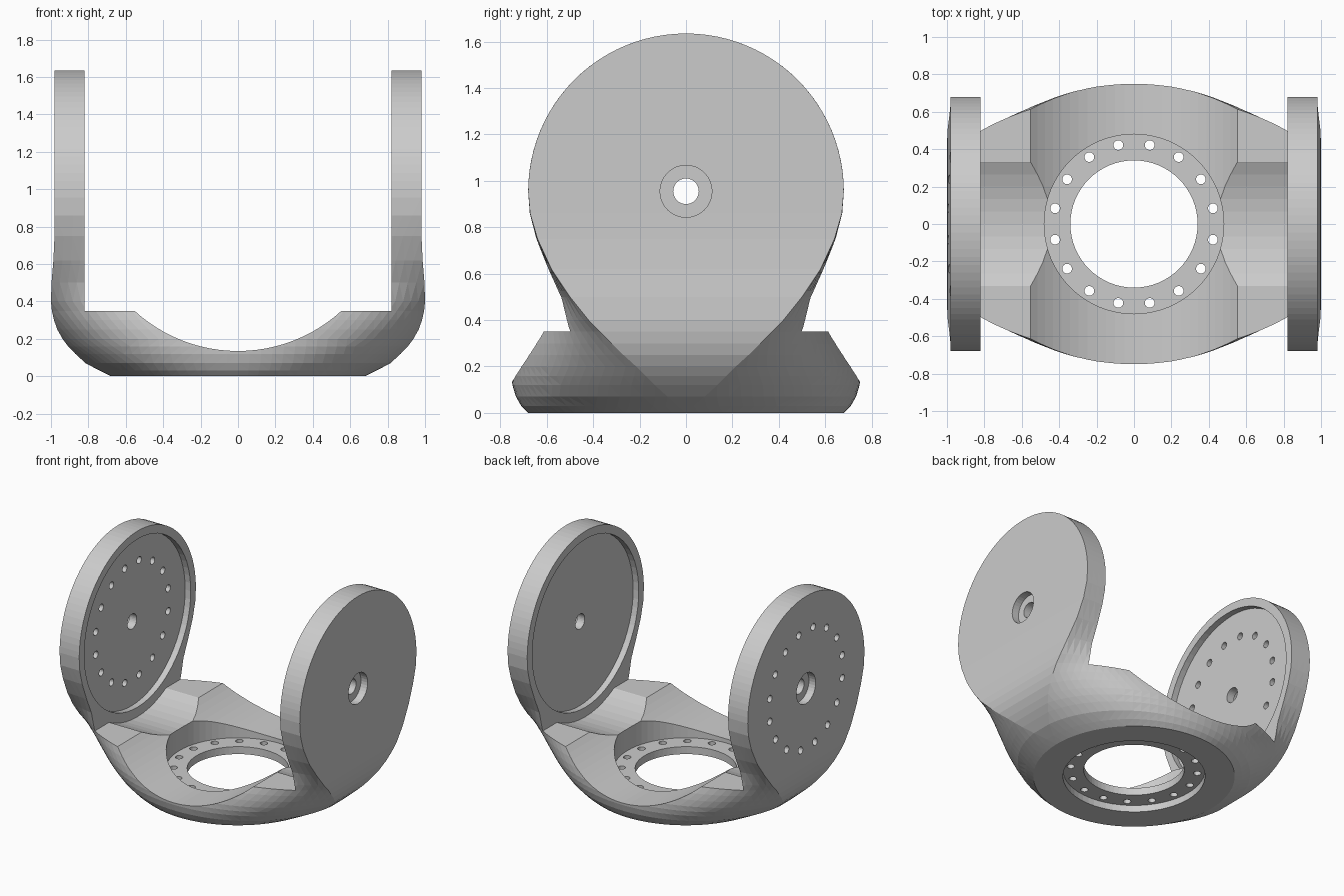
import bpy, bmesh
from math import sin, cos, pi, acos, sqrt, radians
from mathutils import Matrix, Vector

if "Cube" in bpy.data.objects:
    bpy.data.objects.remove(bpy.data.objects["Cube"])

AXIS_Z = 0.955      # height of the tilt axis
DISC_R = 0.68       # radius of the arm discs
ARM_IN, ARM_OUT = 0.82, 0.98


def finish(bm, name):
    bmesh.ops.recalc_face_normals(bm, faces=bm.faces[:])
    me = bpy.data.meshes.new(name)
    bm.to_mesh(me)
    bm.free()
    ob = bpy.data.objects.new(name, me)
    bpy.context.collection.objects.link(ob)
    return ob


# Outer body: stacked sections (height, half width in x, half width of end face, half depth at x=0)
rows = [(0, .68, .004, .68), (.03, .74, .035, .71), (.07, .815, .08, .733),
        (.12, .87, .135, .748), (.16, .908, .175, .752), (.2, .938, .215, .75),
        (.25, .966, .27, .738), (.3, .984, .322, .72), (.35, .995, .37, .695),
        (.4, 1.0, .42, .665), (.5, .997, .5, .61), (.62, .987, .58, .62),
        (.75, .981, .64, .655), (.86, .98, .672, .676)]
for i in range(25):
    t = radians(3.75 * i)
    y = max(DISC_R * cos(t), 0.003)
    rows.append((AXIS_Z + DISC_R * sin(t), ARM_OUT, y, y * 1.001))

N = 40
bm = bmesh.new()
rings = []
for z, x_end, y_end, depth in rows:
    a = x_end / sqrt(1 - (y_end / depth) ** 2)
    t0 = acos(x_end / a)
    side = [(a * cos(t), depth * sin(t)) for t in
            (t0 + (pi - 2 * t0) * k / N for k in range(N + 1))]
    loop = side + [(-x, -y) for x, y in side]
    rings.append([bm.verts.new((x, y, z)) for x, y in loop])
for lo, hi in zip(rings, rings[1:]):
    for k in range(len(lo)):
        j = (k + 1) % len(lo)
        bm.faces.new((lo[k], lo[j], hi[j], hi[k]))
bm.faces.new(rings[0])
bm.faces.new(rings[-1])
bmesh.ops.triangulate(bm, faces=bm.faces[:])
yoke = finish(bm, "yoke_bracket")


def cut(tool):
    tool.hide_render = True
    mod = yoke.modifiers.new(tool.name, 'BOOLEAN')
    mod.operation = 'DIFFERENCE'
    mod.solver = 'EXACT'
    mod.object = tool
    bpy.context.view_layer.objects.active = yoke
    bpy.ops.object.modifier_apply(modifier=mod.name)
    bpy.data.objects.remove(tool)


def cylinders(name, axis, r, lo, hi, centres=((0, 0),), seg=64):
    """Cylinders from lo to hi along z, or along x at the tilt axis."""
    bm = bmesh.new()
    for u, v in centres:
        m = Matrix.Translation((u, v, (lo + hi) / 2))
        if axis == 'x':
            m = Matrix.Translation(((lo + hi) / 2, u, AXIS_Z + v)) @ Matrix.Rotation(pi / 2, 4, 'Y')
        bmesh.ops.create_cone(bm, cap_ends=True, segments=seg, radius1=r, radius2=r,
                              depth=hi - lo, matrix=m)
    return finish(bm, name)


# Channel between the arms with the curved saddle floor
a0 = acos((AXIS_Z - .35) / ARM_IN)
profile = [(ARM_IN, 2), (ARM_IN, .35)]
for k in range(25):
    t = a0 - 2 * a0 * k / 24
    profile.append((ARM_IN * sin(t), AXIS_Z - ARM_IN * cos(t)))
profile += [(-ARM_IN, .35), (-ARM_IN, 2)]
bm = bmesh.new()
face = bm.faces.new([bm.verts.new((x, -1.2, z)) for x, z in profile])
ext = bmesh.ops.extrude_face_region(bm, geom=[face])
bmesh.ops.translate(bm, vec=Vector((0, 2.4, 0)),
                    verts=[v for v in ext['geom'] if isinstance(v, bmesh.types.BMVert)])
cut(finish(bm, "channel"))

# Groove clearing the swinging part, and the shallow recess in each disc
cut(cylinders("groove", 'x', .69, -ARM_IN, ARM_IN))
cut(cylinders("disc_recess", 'x', .62, -.865, .865))

# Base ring: recess above and below, central opening, bolt circle
bolts = [(.43 * cos(t), .43 * sin(t)) for t in (radians(11.25 + 22.5 * k) for k in range(16))]
cut(cylinders("ring_top", 'z', .48, .105, .6))
cut(cylinders("ring_bottom", 'z', .48, -.2, .05))
cut(cylinders("opening", 'z', .34, -.3, .5))
cut(cylinders("base_bolts", 'z', .026, -.25, .4, bolts, 16))

# Arm discs: axle hole, outer counterbore, bolt circle on one side only
cut(cylinders("axle_hole", 'x', .055, -1.2, 1.2, seg=32))
cut(cylinders("counterbore_right", 'x', .112, .925, 1.2, seg=32))
cut(cylinders("counterbore_left", 'x', .112, -1.2, -.925, seg=32))
cut(cylinders("arm_bolts", 'x', .026, -1.2, -.7, bolts, 16))
